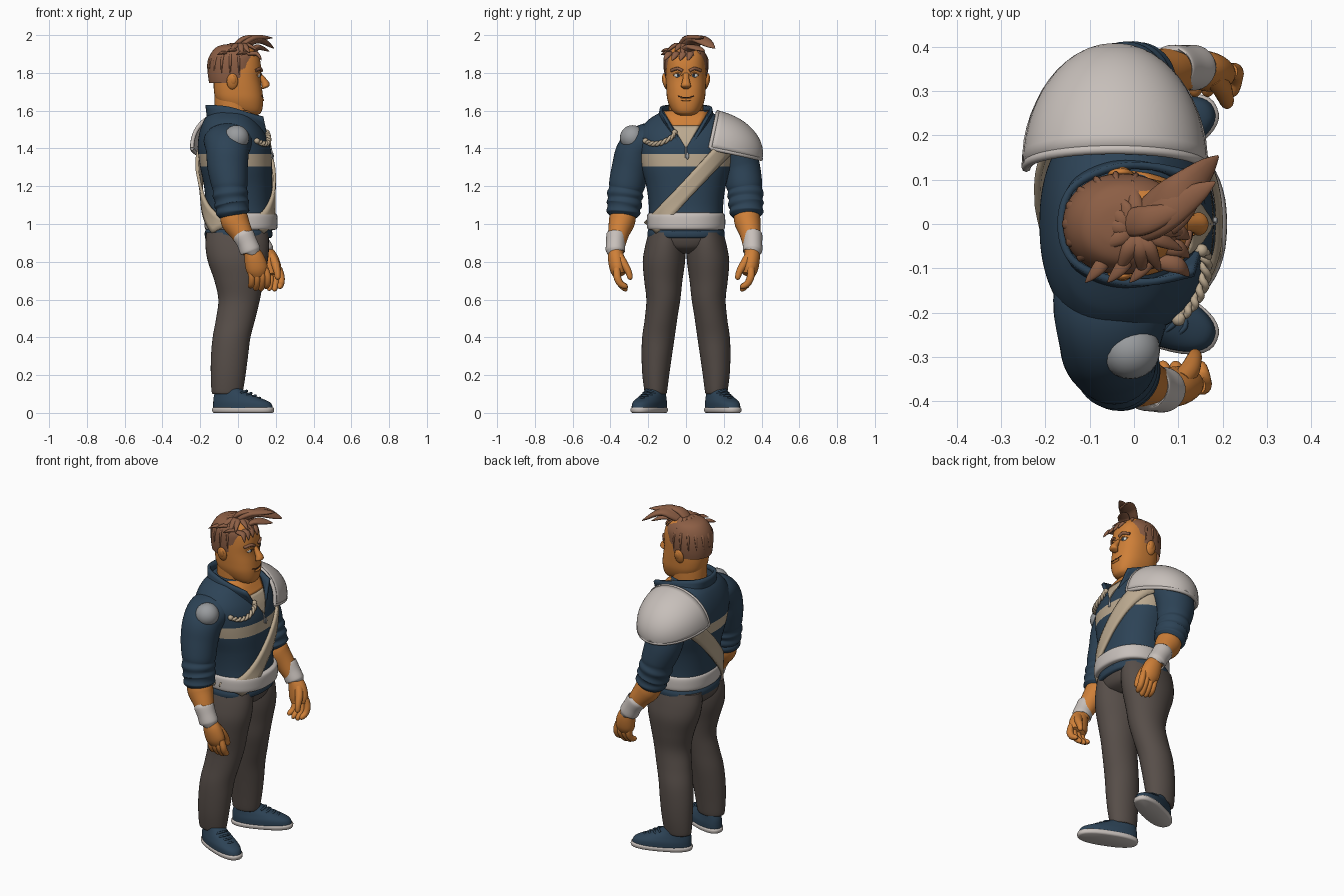
import bpy, bmesh, math, random
from mathutils import Vector as V, Matrix

random.seed(4)
if "Cube" in bpy.data.objects:
    bpy.data.objects.remove(bpy.data.objects["Cube"])


def material(name, *srgb):
    m = bpy.data.materials.new(name)
    m.use_nodes = True
    col = [((c + .055) / 1.055) ** 2.4 for c in srgb] + [1]
    m.diffuse_color = col
    m.node_tree.nodes["Principled BSDF"].inputs["Base Color"].default_value = col
    return m


NAVY = material("navy knit", .175, .262, .337)
SKIN = material("warm skin", .81, .50, .22)
HAIR = material("brown hair", .55, .37, .27)
PANTS = material("charcoal trousers", .34, .305, .285)
CREAM = material("cream cloth", .73, .66, .56)
BONE = material("pale plate", .78, .75, .73)
PAD = material("grey pad", .60, .61, .62)
WHITE = material("eye white", .88, .88, .86)
DARK = material("dark line", .24, .15, .12)
IRIS = material("blue iris", .25, .36, .45)
parts = []


def finish(name, bm, mats, rule=None):
    bmesh.ops.recalc_face_normals(bm, faces=bm.faces)
    me = bpy.data.meshes.new(name)
    if rule:
        for f in bm.faces:
            f.material_index = rule(f.calc_center_median())
    bm.to_mesh(me)
    bm.free()
    for m in mats:
        me.materials.append(m)
    ob = bpy.data.objects.new(name, me)
    bpy.context.collection.objects.link(ob)
    parts.append(ob)
    return ob


def spline(rows, sub):
    """Catmull-Rom through rows of equal length."""
    rows = [V(r) for r in rows]
    ext = [rows[0]] + rows + [rows[-1]]
    out = []
    for a, b, c, d in zip(ext, ext[1:], ext[2:], ext[3:]):
        for k in range(sub):
            t = k / sub
            out.append(b + (c - a) * (t / 2) + (a * 2 - b * 5 + c * 4 - d) * (t * t / 2)
                       + (b * 3 - a - c * 3 + d) * (t ** 3 / 2))
    return out + [rows[-1]]


def loft(name, rows, mats, flat=False, n=28, power=2, sub=5, rule=None, keep=None, spin=None, ref=None):
    """Skin of superellipse rings; a row is x, y, z and two half sizes."""
    rows = spline(rows, sub)
    bm = bmesh.new()
    whole = V(rows[-1][:3]) - V(rows[0][:3])
    ref = V(ref or ((0, 1, 0) if abs(whole.normalized().y) < .85 else (1, 0, 0)))
    rings = []
    for i, r in enumerate(rows):
        t = V(rows[min(i + 1, len(rows) - 1)][:3]) - V(rows[max(i - 1, 0)][:3])
        u = V((1, 0, 0)) if flat else ref.cross(t).normalized()
        v = V((0, 1, 0)) if flat else t.cross(u).normalized()
        ring = []
        for k in range(n):
            c, s = math.cos(k * math.tau / n), math.sin(k * math.tau / n)
            c, s = (math.copysign(abs(q) ** (2 / power), q) for q in (c, s))
            ring.append(bm.verts.new(V(r[:3]) + u * c * r[3] + v * s * r[4]))
        rings.append(ring)
    for a, b in zip(rings, rings[1:]):
        for k in range(n):
            bm.faces.new((a[k], a[k - 1], b[k - 1], b[k]))
    bm.faces.new(rings[0])
    bm.faces.new(rings[-1])
    if keep:
        drop = [f for f in bm.faces if not keep(f.calc_center_median())]
        bmesh.ops.delete(bm, geom=drop, context='FACES')
    if spin:
        bmesh.ops.rotate(bm, verts=bm.verts, cent=spin[0], matrix=Matrix.Rotation(spin[1], 3, 'Z'))
    return finish(name, bm, mats, rule)


def ball(name, loc, size, mat, turn=0):
    bm = bmesh.new()
    bmesh.ops.create_uvsphere(bm, u_segments=24, v_segments=14, radius=1,
                              matrix=Matrix.Translation(loc) @ Matrix.Rotation(turn, 4, 'X') @ Matrix.Diagonal((*size, 1)))
    return finish(name, bm, [mat])


def sheet(name, grid, mat, thick):
    bm = bmesh.new()
    vs = [[bm.verts.new(p) for p in row] for row in grid]
    for a, b in zip(vs, vs[1:]):
        for k in range(len(a) - 1):
            bm.faces.new((a[k], a[k + 1], b[k + 1], b[k]))
    ob = finish(name, bm, [mat])
    mod = ob.modifiers.new("thickness", 'SOLIDIFY')
    mod.thickness, mod.offset = thick, 0
    return ob


def tube(name, path, r, mat, n=8, sub=4):
    return loft(name, [(*p, r, r) for p in path], [mat], n=n, sub=sub)


def surface(rows, power, y, z, off, side=1):
    """Point on the front or back of a flat loft."""
    r = min(spline(rows, 20), key=lambda q: abs(q.z - z))
    q = max(0, 1 - min(1, abs(y / r[4])) ** power) ** (1 / power)
    return V((r[0] + side * (r[3] * q + off), y, z))


# Sweater with a band around the chest
torso = [(.0, 0, .93, .17, .195), (.01, 0, 1.0, .178, .195), (.005, 0, 1.1, .175, .197), (0, 0, 1.2, .18, .21),
         (-.01, 0, 1.3, .19, .235), (-.02, 0, 1.4, .193, .25), (-.03, 0, 1.48, .175, .25),
         (-.04, 0, 1.55, .14, .2), (-.04, 0, 1.6, .10, .12)]
loft("sweater", torso, [NAVY, CREAM], True, 96, 2.3, 20, lambda c: 1 if 1.305 < c.z < 1.37 else 0)
loft("hem", [(.003, 0, z, .165 + d, .19 + d) for z, d in ((.925, 0), (.932, .012), (.955, .014), (.98, .004))],
     [NAVY], True, 48, 2.3)
loft("belt", [(.016, 0, z, .17 + d, .184 + d) for z, d in ((.968, 0), (.975, .02), (1.01, .024), (1.05, .02), (1.06, 0))],
     [BONE], True, 56, 2.3)

# Open neck with undershirt, collar and zip
for name, mat, lo, hi in (("undershirt", CREAM, 1.405, 1.52), ("throat", SKIN, 1.52, 1.598)):
    zs = [lo + (hi - lo) * k / 8 for k in range(9)]
    sheet(name, [[surface(torso, 2.3, (z - 1.4) * .6 * w / 4, z, .003) for w in range(-4, 5)] for z in zs], mat, .006)
top = [(-.165, 0, 1.63), (-.14, .08, 1.63), (-.05, .125, 1.62), (.04, .13, 1.595), (.135, .112, 1.565)]
low = [(-.15, 0, 1.51), (-.13, .1, 1.52), (-.05, .15, 1.52), (.06, .125, 1.48), (.165, .012, 1.40)]
flip = lambda pts: [(x, -y, z) for x, y, z in pts[:0:-1]] + pts
edges = list(zip(spline(flip(top), 6), spline(flip(low), 6)))
sheet("collar", [[a.lerp(b, k / 5) for k in range(6)] for a, b in edges], NAVY, .016)
tube("zip", [surface(torso, 2.3, 0, z, .002) for z in (1.35, 1.38, 1.43)], .005, PAD)
ball("zip_pull", surface(torso, 2.3, .008, 1.36, .006), (.006, .008, .018), PAD)

# Shoulder sash and twisted cord
for name, side, off in (("sash_front", 1, .012), ("sash_back", -1, .02)):
    rows = []
    for i in range(33):
        s = i / 32
        rows.append([surface(torso, 2.3, -.185 + .435 * s - w * .73, .98 + .47 * s + w * .68, off, side)
                     for w in (-.042, -.02, 0, .02, .042)])
    sheet(name, rows, CREAM, .016)
sag = spline([surface(torso, 2.3, y, z, .012) for y, z in ((-.215, 1.44), (-.18, 1.425), (-.13, 1.43), (-.075, 1.46), (-.06, 1.485))], 9)
for k in (0, math.pi):
    tube("cord_strand", [p + V((.5, 0, 0)) * .014 * math.cos(i * .8 + k) + V((0, 0, 1)) * .007 * math.sin(i * .8 + k)
                         for i, p in enumerate(sag)], .0085, CREAM, sub=2)
for p in (sag[0], sag[-1]):
    ball("cord_knot", p, (.015, .015, .015), CREAM)

# Shoulder armour
ball("right_shoulder_pad", (-.008, -.284, 1.457), (.067, .066, .066), PAD)
tilt = Matrix.Rotation(math.radians(-12), 3, 'X')


def dome(u, v):
    c = math.cos(v)
    return V((-.043, .128, 1.402)) + tilt @ V((.2 * c * math.cos(u), .275 * math.sin(v), .195 * c * math.sin(u) ** .9))


arc = [min(math.pi * i / 28, 3.1415) for i in range(29)]
drop = [math.pi / 2 * k / 14.01 for k in range(15)]
sheet("left_pauldron", [[dome(u, v) for u in arc] for v in drop], BONE, .016)
tube("pauldron_neck_rim", [dome(u, 0) for u in arc], .011, BONE, sub=1)
tube("pauldron_lower_rim", [dome(0, v) for v in drop] + [dome(arc[-1], v) for v in drop[-2::-1]], .011, BONE, sub=1)

# Arms: sleeve with rolled folds, forearm, cuff and hand
sleeve = [(-.045, .11, 1.44, .085, .135), (-.052, .2, 1.435, .1, .13), (-.055, .264, 1.385, .104, .114),
          (-.055, .292, 1.3, .1, .107), (-.045, .312, 1.21, .096, .096), (-.043, .318, 1.18, .09, .09),
          (-.04, .322, 1.155, .097, .095), (-.037, .325, 1.13, .089, .087), (-.033, .327, 1.105, .095, .093),
          (-.03, .33, 1.085, .086, .085), (-.028, .332, 1.06, .09, .088), (-.025, .334, 1.04, .072, .07)]
forearm = [(-.03, .332, 1.09, .06, .06), (-.018, .338, 1.02, .074, .07), (.02, .357, .95, .058, .056), (.065, .373, .85, .04, .04)]
cuff = [(.026, .367, .948, .045, .042), (.028, .368, .942, .057, .053), (.048, .372, .90, .054, .051),
        (.065, .374, .858, .055, .051), (.067, .374, .852, .044, .04)]
palm = [(.065, .373, .87, .036, .036), (.085, .37, .82, .053, .043), (.1, .362, .765, .058, .042), (.108, .352, .73, .046, .033)]
for label, side, swing, tuck in (("right", -1, 0, 0), ("left", 1, .072, .022)):
    def pose(rows):
        out = []
        for x, y, z, a, b in rows:
            f = min(1, max(0, (1.3 - z) / .45))
            out.append((x + swing * f, side * (y - tuck * f), z, a, b))
        return out

    loft(label + "_sleeve", pose(sleeve), [NAVY], n=40, ref=(1, 0, 0))
    loft(label + "_forearm", pose(forearm), [SKIN])
    loft(label + "_cuff", pose(cuff), [BONE], n=32)
    loft(label + "_palm", pose(palm), [SKIN])
    for k in range(4):
        x, dz = .062 + .028 * k, .012 * abs(k - 1.6)
        loft(label + "_finger", pose([(x, .366, .765, .016, .018), (x + .011, .364, .72, .018, .02),
                                      (x + .01, .348, .685, .017, .018), (x + .004, .322, .652 + dz, .0145, .0145),
                                      (x + .002, .312, .642 + dz, .005, .005)]), [SKIN], n=14)
    loft(label + "_thumb", pose([(.105, .355, .83, .024, .024), (.125, .33, .79, .023, .022), (.135, .306, .75, .018, .018),
                                 (.138, .295, .715, .014, .014), (.138, .292, .705, .004, .004)]), [SKIN], n=14)

# Trousers
loft("trouser_seat", [(0, 0, .99, .165, .185), (-.003, 0, .95, .17, .196), (-.004, 0, .91, .166, .2),
                      (0, 0, .87, .14, .15), (.004, 0, .845, .08, .08)], [PANTS], True, 48, 2.2)
leg = [(-.004, .104, .955, .164, .094), (-.004, .11, .88, .168, .107), (-.001, .117, .8, .158, .112), (.005, .12, .7, .13, .101),
       (.006, .12, .6, .11, .09), (-.012, .132, .5, .104, .086), (-.034, .146, .4, .1, .086), (-.045, .155, .3, .098, .08),
       (-.052, .16, .2, .092, .071), (-.057, .16, .115, .083, .06), (-.057, .16, .1, .075, .054)]
for label, side in (("right", -1), ("left", 1)):
    loft(label + "_trouser_leg", [(x, side * y, z, a, b) for x, y, z, a, b in leg], [PANTS], True, 36)

    # Shoes turned outward, with soles and laces
    y = side * .16
    spin = (V((-.055, y, 0)), side * math.radians(23))
    loft(label + "_sole", [(.034, y, z, .172 + d, .068 + d) for z, d in ((0, -.008), (.006, 0), (.022, .002), (.03, -.006))],
         [BONE], True, 40, 2.4, 3, spin=spin)
    loft(label + "_shoe", [(.034, y, .026, .168, .066), (.026, y, .055, .16, .065), (-.002, y, .08, .13, .058),
                           (-.034, y, .105, .092, .051), (-.052, y, .13, .068, .047)], [NAVY], True, 40, 2.3, spin=spin)
    for k in range(4):
        x, z = .13 - .025 * k, .072 + .0125 * k
        loft(label + "_lace", [(x - .02, y - .034, z - .005, .006, .006), (x, y, z + .008, .006, .006),
                               (x - .02, y + .034, z - .005, .006, .006)], [NAVY], n=8, spin=spin)

# Head and neck
loft("neck", [(-.03, 0, 1.45, .1, .085), (-.022, 0, 1.56, .1, .09), (-.02, 0, 1.66, .104, .092), (-.02, 0, 1.74, .1, .09)], [SKIN], True, 36)
head = [(.06, 0, 1.575, .04, .035), (.042, 0, 1.588, .078, .062), (.022, 0, 1.615, .108, .083), (.008, 0, 1.66, .125, .099), (0, 0, 1.71, .128, .104),
        (-.005, 0, 1.77, .124, .106), (-.008, 0, 1.83, .13, .105), (-.015, 0, 1.89, .124, .1),
        (-.02, 0, 1.935, .09, .078), (-.02, 0, 1.95, .04, .035)]
loft("head", head, [SKIN], True, 48, 2.4)
face = lambda y, z, off: surface(head, 2.4, y, z, off)
loft("nose", [(.105, 0, 1.805, .012, .015), (.127, 0, 1.775, .017, .016), (.144, 0, 1.747, .022, .022),
              (.145, 0, 1.728, .019, .026), (.13, 0, 1.716, .008, .012)], [SKIN], True, 24)
tube("mouth", [face(y, z, 0) for y, z in ((-.042, 1.677), (-.02, 1.671), (.02, 1.671), (.042, 1.679))], .0026, DARK)
tube("lower_lip", [face(y, z, -.001) for y, z in ((-.026, 1.66), (0, 1.657), (.026, 1.66))], .007, SKIN)
for label, side in (("right", -1), ("left", 1)):
    ball(label + "_eye", face(side * .043, 1.787, -.006), (.011, .021, .012), WHITE)
    ball(label + "_iris", face(side * .041, 1.787, .003), (.004, .008, .009), IRIS)
    ball(label + "_pupil", face(side * .041, 1.787, .0055), (.003, .0045, .0045), DARK)
    tube(label + "_upper_lid", [face(side * y, z, .002) for y, z in ((.02, 1.788), (.043, 1.80), (.067, 1.788))], .0045, SKIN)
    tube(label + "_brow", [face(side * y, z, .003) for y, z in ((.018, 1.81), (.045, 1.823), (.078, 1.812))], .0085, HAIR)
    ball(label + "_ear", (-.03, side * .11, 1.755), (.03, .014, .043), SKIN, side * -.2)
    ball(label + "_ear_hollow", (-.026, side * .12, 1.76), (.016, .007, .024), SKIN, side * -.2)


# Hair: cropped cap, loose tufts and a swept quiff
def hairline(c):
    if c.x < -.055:
        return c.z > 1.745
    return c.z > (1.775 if c.x < .015 else 1.815 + .4 * (c.x - .015))


cap = [(-.03, 0, 1.72, .118, .1), (-.028, 0, 1.78, .13, .111), (-.026, 0, 1.84, .134, .114), (-.02, 0, 1.89, .13, .108),
       (-.022, 0, 1.93, .1, .086), (-.025, 0, 1.948, .06, .05), (-.025, 0, 1.953, .01, .01)]
loft("hair_cap", cap, [HAIR], True, 64, 2.1, 10, keep=hairline)


def tuft(name, a, b, c, w, thin=.6):
    path = spline([a, b, c], 3)
    size = (.55, .85, 1, .95, .75, .45, .06)
    loft(name, [(*p, w * s * thin, w * s) for p, s in zip(path, size)], [HAIR], n=14, sub=2)


quiff = [((.0, -.01, 1.92), (.1, .065, 1.978), (.19, .153, 1.93), .05),
         ((.0, -.02, 1.925), (.08, .03, 1.982), (.183, .095, 1.985), .042),
         ((.05, -.02, 1.89), (.1, .03, 1.935), (.165, .1, 1.915), .036),
         ((-.03, .0, 1.925), (.03, .01, 1.98), (.12, .04, 1.998), .034)]
for a, b, c, w in quiff:
    tuft("quiff_lock", a, b, c, w, .45)
for i in range(12):
    ang = math.tau * i / 12 + random.uniform(-.15, .15)
    d = V((math.cos(ang), math.sin(ang), 0))
    root = V((.01, -.01, 1.93))
    tuft("crown_tuft", root, root + d * .05 + V((0, 0, .016)), root + d * .11 + V((0, 0, random.uniform(-.045, -.01))), .02)
for i in range(11):
    ang = math.radians(75 + 21 * i)
    d = V((math.cos(ang) * 1.17, math.sin(ang), 0))
    base = V((-.028, 0, 1.92))
    tuft("side_lock", base + d * .07, base + d * .105 + V((0, 0, -.05)), base + d * .112 + V((0, 0, -.13)), .015)
for k in range(4):
    y = -.085 + .035 * k
    tuft("fringe_lock", (.05, y, 1.9), (.1, y * 1.1, 1.9), (.125, y * 1.2 - .015, 1.865), .02)
for x, z in ((-.08, 1.9), (-.03, 1.915), (.02, 1.9)):
    tuft("right_spike", (x + .03, -.06, z), (x, -.1, z + .008), (x - .03, -.132, z - .005), .016)

# Shading
bpy.ops.object.select_all(action='DESELECT')
for ob in parts:
    ob.select_set(True)
bpy.context.view_layer.objects.active = parts[0]
bpy.ops.object.shade_smooth_by_angle(angle=math.radians(50))
